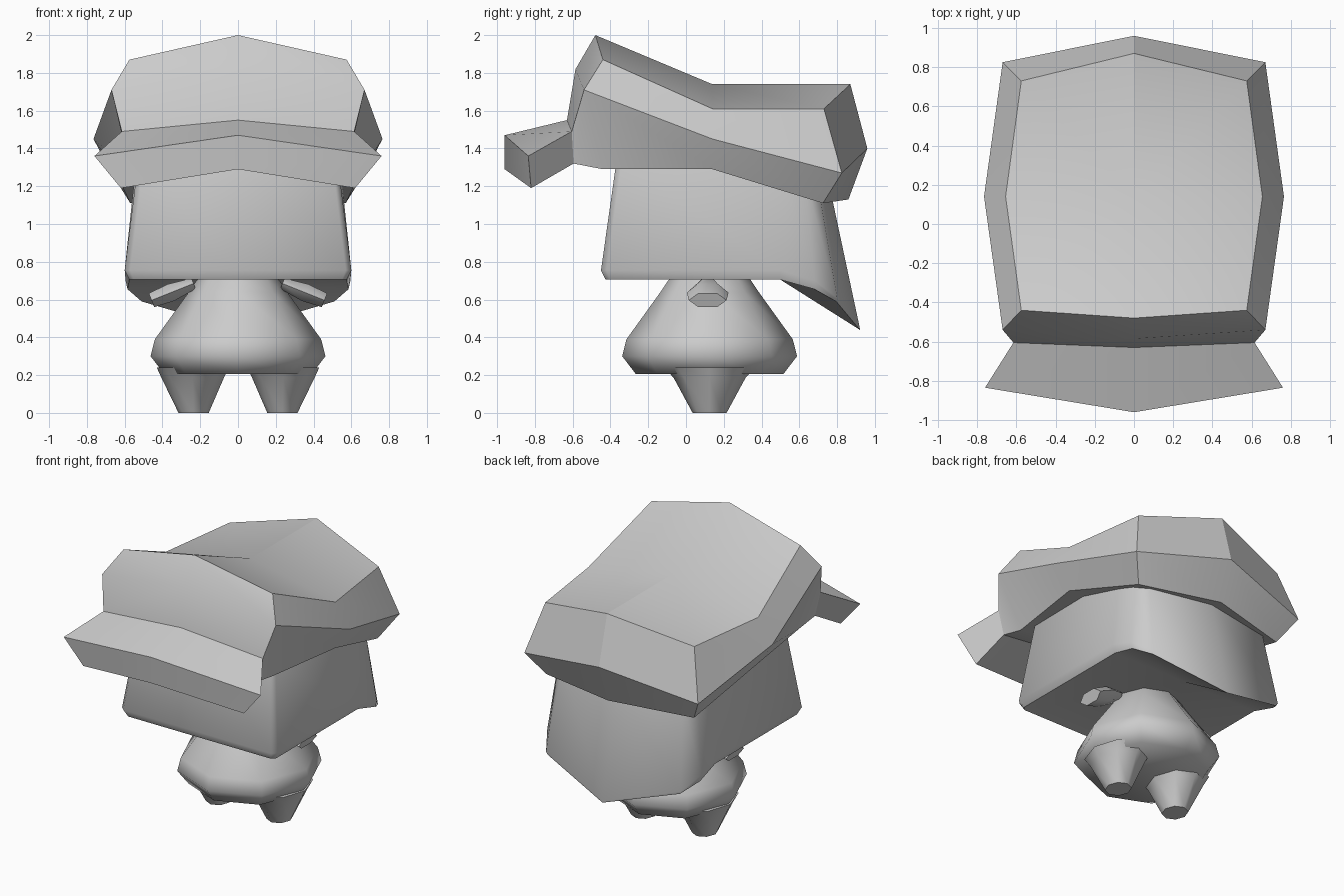
import bpy, bmesh, math
from mathutils import Vector, Matrix

cube = bpy.data.objects.get("Cube")
if cube:
    bpy.data.objects.remove(cube, do_unlink=True)

# One plain grey clay material
GREY = (0.6, 0.6, 0.6, 1.0)
clay = bpy.data.materials.new("plain_grey")
clay.use_nodes = True
clay.diffuse_color = GREY
bsdf = clay.node_tree.nodes["Principled BSDF"]
bsdf.inputs["Base Color"].default_value = GREY
bsdf.inputs["Roughness"].default_value = 0.8


def finish(bm, name, angle):
    """Weld, fix normals, and turn the bmesh into a shaded object."""
    bmesh.ops.remove_doubles(bm, verts=bm.verts, dist=0.0005)
    bmesh.ops.recalc_face_normals(bm, faces=bm.faces)
    mesh = bpy.data.meshes.new(name)
    bm.to_mesh(mesh)
    bm.free()
    mesh.materials.append(clay)
    ob = bpy.data.objects.new(name, mesh)
    bpy.context.collection.objects.link(ob)
    bpy.ops.object.select_all(action='DESELECT')
    ob.select_set(True)
    bpy.context.view_layer.objects.active = ob
    bpy.ops.object.shade_smooth_by_angle(angle=math.radians(angle))
    return ob


def mirrored(half):
    """Close a half ring (front centre to back centre) across x = 0."""
    return half + [(-x, y, z) for x, y, z in reversed(half[1:-1])]


def strips(bm, rings, closed=True, skip=()):
    """Bridge successive rings; skip holds (ring, segment) pairs to leave open."""
    vs = [[bm.verts.new(p) for p in r] for r in rings]
    n = len(rings[0])
    for i in range(len(vs) - 1):
        for j in range(n if closed else n - 1):
            if (i, j) not in skip:
                k = (j + 1) % n
                bm.faces.new((vs[i][j], vs[i][k], vs[i + 1][k], vs[i + 1][j]))
    return vs


def fan(bm, ring, centre):
    c = bm.verts.new(centre)
    for a, b in zip(ring, ring[1:] + ring[:1]):
        bm.faces.new((a, b, c))


def ellipse(cx, cy, z, rx, ry, n, turn=0.0):
    return [(cx + rx * math.cos(2 * math.pi * i / n + turn),
             cy + ry * math.sin(2 * math.pi * i / n + turn), z) for i in range(n)]


# Cap: puffed crown, with the brim growing from its open front
crown_top = [(0, -0.48, 2.0), (0.575, -0.44, 1.87), (0.655, 0.14, 1.61),
             (0.575, 0.73, 1.61), (0, 0.87, 1.74)]
crown_mid = [(0, -0.585, 1.82), (0.67, -0.54, 1.71), (0.765, 0.14, 1.45),
             (0.67, 0.825, 1.27), (0, 0.96, 1.40)]
crown_low = [(0, -0.48, 1.34), (0.57, -0.44, 1.29), (0.655, 0.14, 1.29),
             (0.57, 0.725, 1.11), (0, 0.86, 1.13)]
bm = bmesh.new()
crown = strips(bm, [mirrored(r) for r in (crown_top, crown_mid, crown_low)],
               skip=((1, 0), (1, 7)))
fan(bm, crown[0], (0, 0.14, 1.74))
fan(bm, crown[2], (0, 0.14, 1.30))

brim_centre = [crown_mid[0], (0, -0.63, 1.55), (0, -0.96, 1.47),
               (0, -0.96, 1.29), (0, -0.61, 1.39), crown_low[0]]
brim_side = [crown_mid[1], (0.615, -0.605, 1.49), (0.76, -0.835, 1.36),
             (0.62, -0.82, 1.19), (0.58, -0.595, 1.32), crown_low[1]]
brim_other = [(-x, y, z) for x, y, z in brim_side]
brim = strips(bm, [brim_side, brim_centre, brim_other], closed=False)
for end in (brim[0], brim[2]):
    bm.faces.new((end[1], end[2], end[3], end[4]))
    bm.faces.new((end[0], end[1], end[4], end[5]))
finish(bm, "cap", 22)

# Head: tapered block with a rounded lower rim and a flared flap at the back
head_top = [(0, -0.37, 1.32), (0.50, -0.37, 1.32), (0.53, -0.34, 1.32), (0.54, 0.5, 1.32),
            (0.53, 0.63, 1.25), (0.46, 0.70, 1.20), (0, 0.76, 1.20)]
head_wide = [(0, -0.45, 0.755), (0.57, -0.45, 0.755), (0.60, -0.42, 0.755), (0.60, 0.5, 0.755),
             (0.595, 0.68, 0.70), (0.52, 0.80, 0.61), (0, 0.92, 0.45)]
head_rim = [(0, -0.425, 0.705), (0.55, -0.425, 0.705), (0.575, -0.40, 0.705),
            (0.575, 0.5, 0.705), (0.585, 0.68, 0.655), (0.51, 0.795, 0.59), (0, 0.92, 0.44)]
bm = bmesh.new()
head = strips(bm, [mirrored(r) for r in (head_top, head_wide, head_rim)])
fan(bm, head[2], (0, 0.5, 0.705))
bm.faces.new(head[0])
finish(bm, "head", 48)

# Body: eight-sided pear shape
CY = 0.125
profile = [(0.16, 0.76), (0.22, 0.70), (0.26, 0.64), (0.44, 0.39),
           (0.463, 0.30), (0.39, 0.205)]
bm = bmesh.new()
body = strips(bm, [ellipse(0, CY, z, r, r, 8) for r, z in profile])
bm.faces.new(body[0])
bm.faces.new(body[-1])
finish(bm, "body", 60)

for side, label in ((1, "left"), (-1, "right")):
    # Leg: short peg narrowing to the foot
    bm = bmesh.new()
    leg = strips(bm, [ellipse(side * 0.24, CY, 0.24, 0.19, 0.24, 8),
                      ellipse(side * 0.24, CY, 0.185, 0.165, 0.19, 8),
                      ellipse(side * 0.235, CY, 0.0, 0.08, 0.09, 8)])
    bm.faces.new(leg[0])
    bm.faces.new(leg[-1])
    finish(bm, label + "_leg", 60)

    # Arm: stubby paddle that widens towards the hand
    bm = bmesh.new()
    arm = strips(bm, [ellipse(0, 0, 0.0, 0.035, 0.05, 6, math.pi / 6),
                      ellipse(0, 0, 0.13, 0.055, 0.11, 6, math.pi / 6),
                      ellipse(0, 0, 0.24, 0.045, 0.10, 6, math.pi / 6)])
    bm.faces.new(arm[0])
    bm.faces.new(arm[-1])
    axis = Vector((side * 0.93, 0, -0.37))
    place = (Matrix.Translation((side * 0.235, 0.115, 0.685))
             @ Matrix.Rotation(math.atan2(axis.x, axis.z), 4, 'Y'))
    bmesh.ops.transform(bm, matrix=place, verts=bm.verts)
    finish(bm, label + "_arm", 50)
